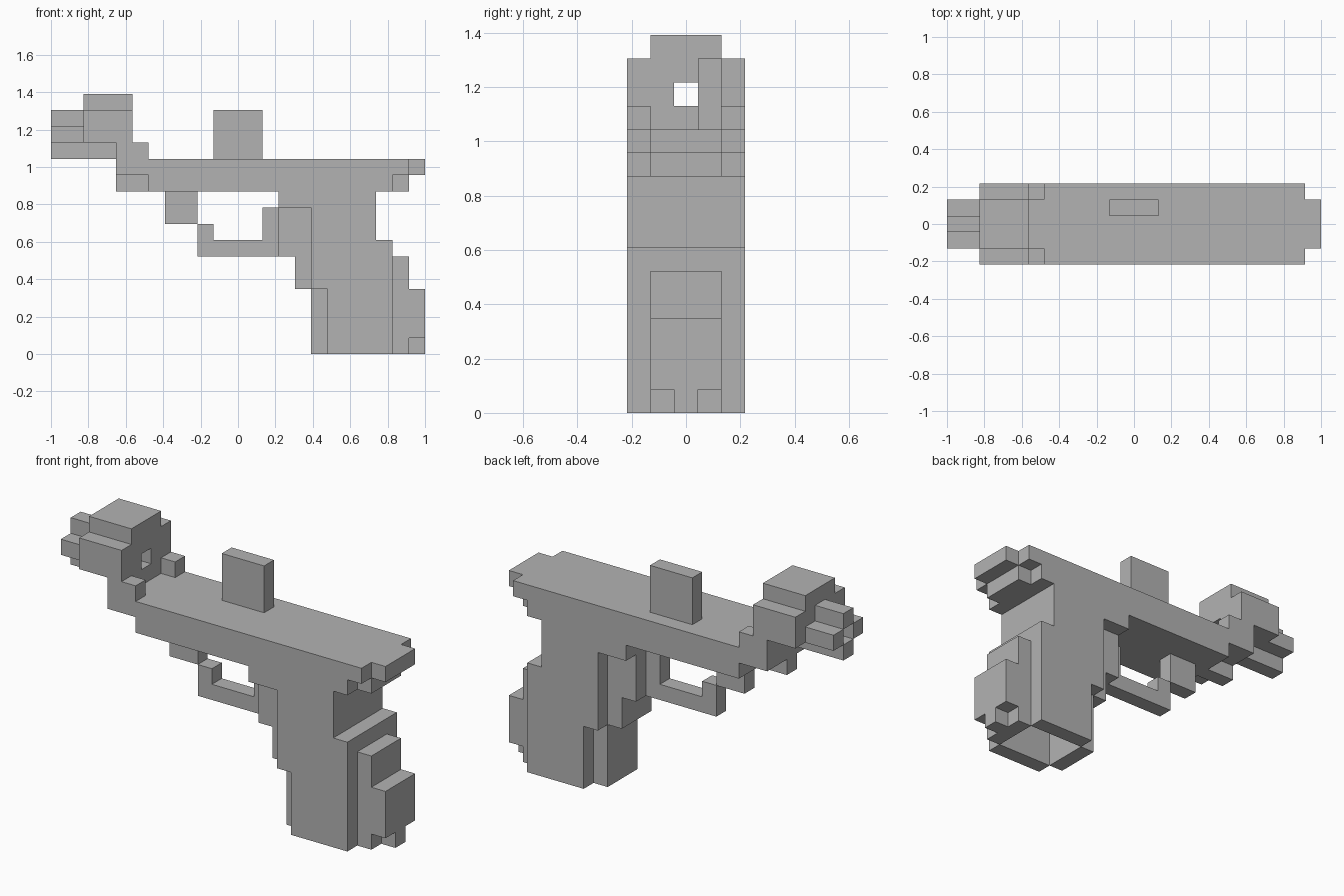
import bpy
import bmesh
from mathutils import Matrix, Vector

default = bpy.data.objects.get("Cube")
if default:
    bpy.data.objects.remove(default, do_unlink=True)

# The model sits on a coarse cubic grid; all sizes below are in grid units
LENGTH = 23
UNIT = 2 / LENGTH
FULL, INNER, THIN = 5, 3, 1      # widths across y

grey = bpy.data.materials.new("plain_grey")
grey.use_nodes = True
colour = (0.45, 0.45, 0.45, 1)
grey.diffuse_color = colour
grey.node_tree.nodes["Principled BSDF"].inputs["Base Color"].default_value = colour


def box(x, z, width, y=0):
    """A block spanning x and z ranges, with a width centred on y."""
    return x, z, width, y


def sides(x, z, y):
    """A mirrored pair of one-unit blocks at +y and -y."""
    return [box(x, z, THIN, side * y) for side in (-1, 1)]


def part(name, boxes):
    """Build one flat-shaded object from blocks."""
    bm = bmesh.new()
    for (xa, xb), (za, zb), width, y in boxes:
        centre = Vector(((xa + xb - LENGTH) / 2, y, (za + zb) / 2)) * UNIT
        size = Vector((xb - xa, width, zb - za)) * UNIT
        bmesh.ops.create_cube(
            bm, size=1,
            matrix=Matrix.Translation(centre) @ Matrix.Diagonal(size).to_4x4())
    mesh = bpy.data.meshes.new(name)
    bm.to_mesh(mesh)
    bm.free()
    mesh.materials.append(grey)
    obj = bpy.data.objects.new(name, mesh)
    bpy.context.collection.objects.link(obj)
    return obj


# Long upper body with a thin keel under its nose and a narrower tail
part("upper_body", [
    box((4, 22), (11, 12), FULL),
    box((6, 21), (10, 11), FULL),
])
part("nose_keel", [box((4, 6), (10, 11), THIN)])
part("tail", [
    box((22, 23), (11, 12), INNER),
    box((21, 22), (10, 11), INNER),
])

# Upright fin, set off the centre line
part("top_fin", [box((10, 13), (12, 15), THIN, y=1)])

# Barrel head, with a square bore left open through the middle
part("barrel_head",
     [box((2, 5), (14, 15), FULL), box((2, 5), (15, 16), INNER)]
     + [box((2, 5), (13, 14), 2, side * 1.5) for side in (-1, 1)])
part("barrel_mount", [box((4, 5), (12, 13), FULL)])
part("mount_lugs", sides((5, 6), (12, 13), y=2))

# Four prongs around the bore; the lowest one runs back to the mount
part("muzzle_prongs",
     sides((0, 2), (13, 14), y=1)
     + [box((0, 2), (14, 15), THIN), box((0, 4), (12, 13), THIN)])

# Guard loop hanging under the body
part("guard_front_block", [box((7, 9), (8, 10), THIN)])
part("guard_loop", [
    box((9, 10), (7, 8), THIN),
    box((9, 14), (6, 7), THIN),
    box((13, 14), (7, 9), THIN),
])

# Grip: solid top, open well between the two lower side walls
part("grip_core", [
    box((14, 20), (9, 10), FULL),
    box((16, 20), (7, 9), FULL),
    box((16, 21), (4, 7), FULL),
])
part("grip_side_walls", sides((17, 21), (0, 4), y=2))
part("grip_front_ridge", [
    box((14, 16), (6, 9), INNER),
    box((15, 16), (4, 6), INNER),
    box((16, 17), (0, 4), INNER),
])
part("grip_back_ridge", [
    box((21, 22), (0, 6), INNER),
    box((22, 23), (1, 4), INNER),
])
part("grip_heel_lug", [box((22, 23), (0, 1), THIN)])
